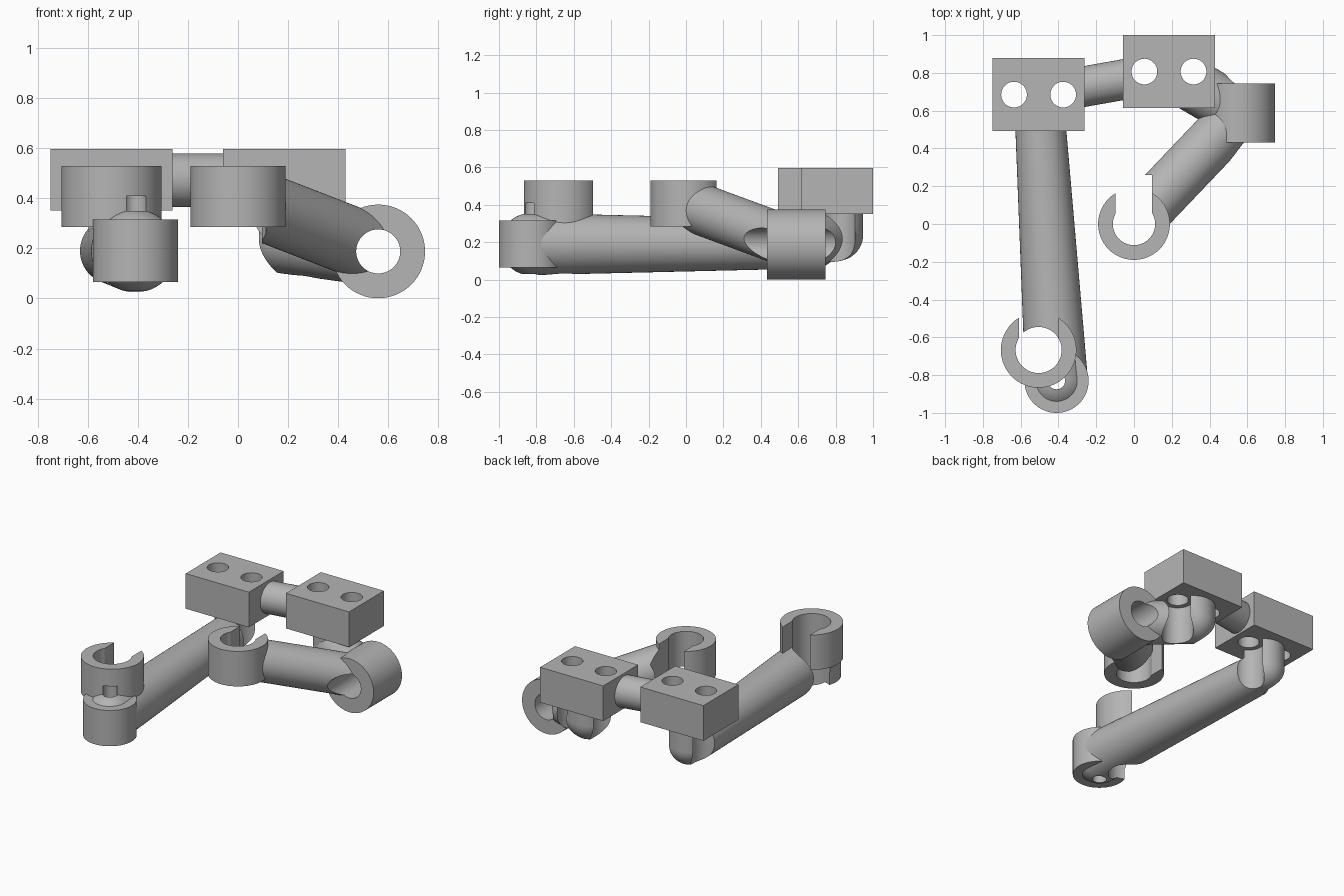
import bpy
import math
from mathutils import Vector

default = bpy.data.objects.get("Cube")
if default:
    bpy.data.objects.remove(default, do_unlink=True)

# One plain grey for the whole part
grey = bpy.data.materials.new("plain_grey")
grey.use_nodes = True
colour = (0.46, 0.46, 0.46, 1)
grey.diffuse_color = colour
grey.node_tree.nodes["Principled BSDF"].inputs["Base Color"].default_value = colour


def rod(name, start, end, r1, r2=None):
    """Cylinder or cone between two points."""
    a, b = Vector(start), Vector(end)
    axis = b - a
    bpy.ops.mesh.primitive_cone_add(
        vertices=64, radius1=r1, radius2=r2 or r1, depth=axis.length,
        location=(a + b) / 2, rotation=axis.to_track_quat('Z', 'Y').to_euler())
    bpy.context.object.name = name
    return bpy.context.object


def pillar(name, xy, r, z0, z1):
    return rod(name, (*xy, z0), (*xy, z1), r)


def ball(name, centre, r):
    bpy.ops.mesh.primitive_uv_sphere_add(segments=64, ring_count=32, radius=r, location=centre)
    bpy.context.object.name = name
    return bpy.context.object


def box(name, low, high):
    low, high = Vector(low), Vector(high)
    bpy.ops.mesh.primitive_cube_add(size=1, location=(low + high) / 2)
    ob = bpy.context.object
    ob.name = name
    ob.scale = high - low
    bpy.ops.object.transform_apply(location=False, rotation=False, scale=True)
    return ob


def finish(ob, cutters=()):
    """Cut the part, colour it and shade it."""
    bpy.ops.object.select_all(action='DESELECT')
    ob.select_set(True)
    bpy.context.view_layer.objects.active = ob
    for cutter in cutters:
        mod = ob.modifiers.new("cut", 'BOOLEAN')
        mod.operation = 'DIFFERENCE'
        mod.solver = 'EXACT'
        mod.object = cutter
        bpy.ops.object.modifier_apply(modifier=mod.name)
    ob.data.materials.clear()
    ob.data.materials.append(grey)
    bpy.ops.object.shade_smooth_by_angle(angle=math.radians(30))


# Key points
BLOCK_LOW, BLOCK_HIGH = 0.352, 0.598
near_block = Vector((-0.505, 0.685))
far_block = Vector((0.185, 0.807))
near_elbow = (*near_block, 0.19)
far_elbow = (*far_block, 0.24)
pivot = (0.56, 0.588, 0.188)
front_end = (-0.41, -0.83, 0.19)
long_clip = (-0.505, -0.667)
short_clip = (0, 0)

# Cutters: screw holes with wider clearance below the blocks
screws = {}
for key, c in (("near", near_block), ("far", far_block)):
    screws[key] = []
    for side in (-0.13, 0.13):
        at = (c.x + side, c.y)
        screws[key] += [pillar("screw_hole", at, 0.068, -0.1, 0.8),
                        pillar("screw_clearance", at, 0.1, -0.1, BLOCK_LOW)]
holes = {k: v[::2] for k, v in screws.items()}

# Cutters: clip bores and mouths, pivot bore, front pin hole
long_bore = pillar("long_clip_bore", long_clip, 0.122, -0.1, 0.8)
short_bore = pillar("short_clip_bore", short_clip, 0.112, -0.1, 0.8)
long_mouth = box("long_clip_mouth", (-0.61, -0.667, 0.2), (-0.4, -0.4, 0.8))
short_mouth = box("short_clip_mouth", (-0.097, 0, -0.1), (0.095, 0.26, 0.8))
pivot_bore = rod("pivot_bore", (0.56, 0.1, 0.188), (0.56, 1.2, 0.188), 0.088)
pin_bore = pillar("pin_bore", front_end[:2], 0.045, -0.1, 0.41)
cutters = sum(screws.values(), []) + [long_bore, short_bore, long_mouth,
                                      short_mouth, pivot_bore, pin_bore]

# Mounting blocks and the bar joining them
for key, c in (("near", near_block), ("far", far_block)):
    block = box(key + "_block", (c.x - 0.244, c.y - 0.193, BLOCK_LOW),
                (c.x + 0.244, c.y + 0.193, BLOCK_HIGH))
    finish(block, holes[key])
bar = rod("joining_bar", (*near_block, 0.472), (*far_block, 0.472), 0.107)
finish(bar, holes["near"] + holes["far"])

# Elbows hanging below the blocks
for key, elbow, r in (("near", near_elbow, 0.13), ("far", far_elbow, 0.14)):
    finish(pillar(key + "_stub", elbow[:2], r, elbow[2], BLOCK_LOW), screws[key])
    finish(ball(key + "_elbow", elbow, r), screws[key])

# Long arm with its rounded front end and disc
finish(rod("long_arm", near_elbow, front_end, 0.13, 0.166),
       screws["near"] + [long_bore, pin_bore])
finish(ball("front_dome", front_end, 0.166), [long_bore, pin_bore])
finish(pillar("front_disc", front_end[:2], 0.17, 0.065, 0.315), [long_bore, pin_bore])

# Pivot barrel with the two arms that meet in it
finish(rod("pivot_barrel", (0.56, 0.432, 0.188), (0.56, 0.745, 0.188), 0.187), [pivot_bore])
finish(rod("link_arm", far_elbow, pivot, 0.14), screws["far"] + [pivot_bore])
finish(rod("clip_arm", (*short_clip, 0.405), pivot, 0.137),
       [short_bore, short_mouth, pivot_bore])
finish(ball("pivot_joint", pivot, 0.138), [pivot_bore])

# Open clips
finish(pillar("long_arm_clip", long_clip, 0.2, 0.285, 0.53),
       [long_bore, long_mouth, pin_bore])
finish(pillar("short_arm_clip", short_clip, 0.19, 0.285, 0.53), [short_bore, short_mouth])

for cutter in cutters:
    bpy.data.objects.remove(cutter, do_unlink=True)
